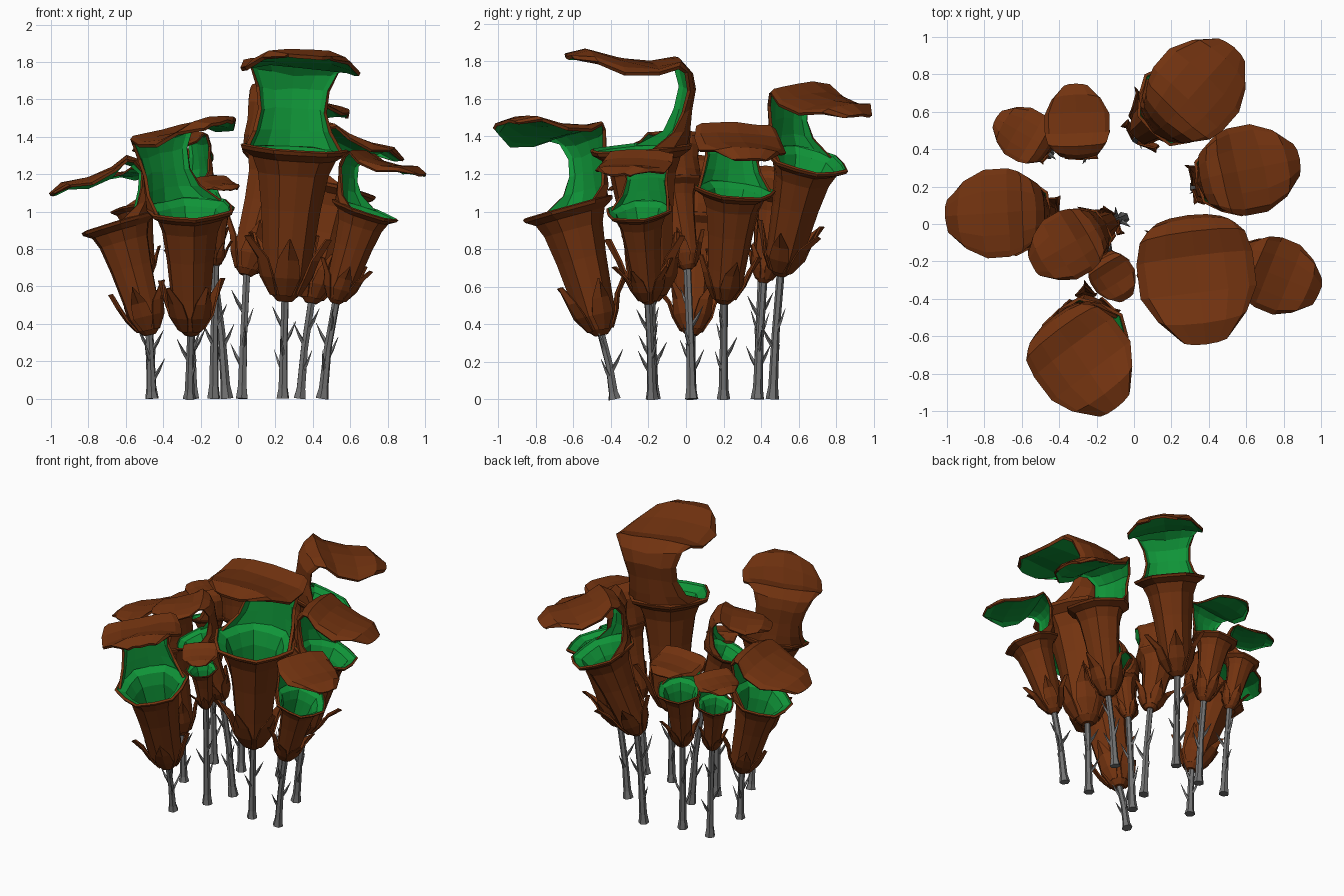
import bpy, bmesh, math, random
from mathutils import Vector, Quaternion

if "Cube" in bpy.data.objects:
    bpy.data.objects.remove(bpy.data.objects["Cube"])

random.seed(4)

def material(name, rgb):
    m = bpy.data.materials.new(name)
    m.diffuse_color = (*rgb, 1)
    m.use_nodes = True
    m.node_tree.nodes["Principled BSDF"].inputs["Base Color"].default_value = m.diffuse_color
    return m

BROWN = material("brown_skin", (0.17, 0.033, 0.005))
GREEN = material("green_lining", (0.005, 0.30, 0.04))
GREY = material("grey_stem", (0.17, 0.17, 0.17))

def grid_object(name, rows, mats=(), closed=False, cap=0, thickness=0):
    """Skin rows of points; optional shell with the second material inside."""
    bm = bmesh.new()
    vr = [[bm.verts.new(p) for p in row] for row in rows]
    n = len(rows[0])
    for a, b in zip(vr, vr[1:]):
        for i in range(n if closed else n - 1):
            j = (i + 1) % n
            bm.faces.new((a[i], a[j], b[j], b[i]))
    if cap:
        bm.faces.new(vr[0][::-1])
        if cap == 2:
            bm.faces.new(vr[-1])
    me = bpy.data.meshes.new(name)
    bm.to_mesh(me)
    bm.free()
    for m in mats:
        me.materials.append(m)
    ob = bpy.data.objects.new(name, me)
    bpy.context.collection.objects.link(ob)
    if thickness:
        mod = ob.modifiers.new("shell", 'SOLIDIFY')
        mod.thickness = thickness
        mod.offset = -1
        mod.material_offset = len(mats) - 1
        bpy.context.view_layer.objects.active = ob
        bpy.ops.object.modifier_apply(modifier=mod.name)
    return ob

def tube(name, path, sides=6):
    """Tapered tube through (point, radius) pairs along a roughly straight path."""
    q = (path[-1][0] - path[0][0]).to_track_quat('Z', 'Y')
    rows = [[p + q @ Vector((r * math.cos(a), r * math.sin(a), 0))
             for a in (2 * math.pi * i / sides for i in range(sides))] for p, r in path]
    return grid_object(name, rows, (GREY,), closed=True, cap=2)

# body profile: height, radius (body length = 1)
BODY = [(0, .05), (.05, .10), (.16, .145), (.30, .155), (.60, .185),
        (.83, .22), (.93, .26), (.975, .33), (1.0, .34)]
# hood spine: forward, up, half width, cup forward, edge drop
HOOD = [(-.32, -.01, .32, .31, 0), (-.33, .09, .26, .14, 0), (-.35, .22, .225, .08, 0),
        (-.38, .35, .24, .06, 0), (-.36, .46, .29, .06, -.02), (-.28, .55, .345, .04, .02),
        (-.12, .53, .38, .02, .04), (.12, .575, .38, 0, .08), (.32, .64, .29, -.04, .07),
        (.46, .61, .16, -.04, .03)]
# calyx leaf: height, radius, half width
LEAF = [(.04, .10, .04), (.16, .165, .085), (.28, .205, .07), (.42, .28, .006)]

def plant(tag, foot, base, rim, yaw, droop):
    base, rim = Vector(base), Vector(rim)
    axis = rim - base
    S = axis.length
    tilt = axis.angle(Vector((0, 0, 1)))
    hinge = Vector((0, 0, 1)).cross(axis).normalized()
    spin = Quaternion((0, 0, 1), math.radians(yaw))

    def place(h, x, y, z=0):
        q = Quaternion(hinge, tilt * (.8 + .25 * h)) @ spin
        return base + axis * h + q @ (Vector((x, y, z)) * S)

    # ribbed pitcher body, brown outside and green inside
    n = 12
    rows = []
    for h, r in BODY:
        row = []
        for i in range(n):
            a = 2 * math.pi * i / n
            k = r * (1 + (.05 if i % 2 else -.03) * (h > .1))
            row.append(place(h, k * math.cos(a), k * math.sin(a)))
        rows.append(row)
    grid_object(tag + "_pitcher", rows, (BROWN, GREEN), True, 1, .025 * S)

    # neck and hood curling over the mouth, nodding around the neck
    pivot = Vector((-.35, 0, .35))
    rows = []
    for f, u, w, c, d in HOOD:
        nod = Quaternion((0, 1, 0), math.radians(droop) * min(1, max(0, u / .45)))
        row = []
        for i in range(7):
            t = (i / 3 - 1) * math.pi / 2
            k = 1 - math.cos(t)
            p = Vector((f + c * k, -w * math.sin(t), u - d * k + random.uniform(-.012, .012)))
            row.append(place(1, *(pivot + nod @ (p - pivot) if u > .3 else p)))
        rows.append(row)
    grid_object(tag + "_hood", rows, (BROWN, GREEN), thickness=.025 * S)

    # calyx leaves around the bottom of the pitcher
    for i in range(5):
        a0 = 2 * math.pi * (i + random.uniform(-.15, .15)) / 5
        reach = random.uniform(.85, 1.15)
        rows = []
        for h, r, w in LEAF:
            r *= reach if h > .3 else 1
            rows.append([place(h, r * k * math.cos(a0) - s * w * math.sin(a0),
                               r * k * math.sin(a0) + s * w * math.cos(a0))
                         for s, k in ((-1, .93), (0, 1.06), (1, .93))])
        grid_object(tag + "_leaf", rows, (BROWN,), thickness=.015 * S)

    # stem with flared foot
    foot = Vector((*foot, 0.0))
    top = base + axis * .04
    run = top - foot
    bow = Vector((run.x, run.y, 0)) * -.12
    tube(tag + "_stem", [(foot, .036), (foot + run * .1, .026),
                         (foot + run * .5 + bow, .021), (top, .021)])

    # thorns
    a = random.uniform(0, 6.28)
    for k in range(4):
        a += 2.2
        p = foot + run * (.25 + .14 * k) + bow * .8
        out = Vector((math.cos(a), math.sin(a), 1.5)).normalized()
        tube(tag + "_thorn", [(p, .014), (p + out * .07, .009),
                              (p + out * .13 + Vector((0, 0, .015)), .001)], 4)

# stem foot, pitcher bottom, mouth centre, facing angle, hood droop
PLANTS = {
    "tall_front":  ((.24, -.18), (.25, -.18, .52), (.305, -.24, 1.34), -83, -3),
    "back":        ((.02, .46), (.04, .50, .66), (.23, .64, 1.28), 48, 3),
    "front_left":  ((-.26, -.38), (-.25, -.45, .34), (-.26, -.63, 1.02), -52, -11),
    "right_back":  ((.33, .20), (.39, .20, .51), (.53, .26, 1.12), 12, 15),
    "right_front": ((.45, -.18), (.52, -.20, .51), (.68, -.25, 1.01), -22, 4),
    "left":        ((-.46, .03), (-.47, .03, .34), (-.64, .05, .94), 183, 14),
    "middle_left": ((-.06, .03), (-.13, .01, .69), (-.275, -.07, 1.14), 210, 0),
    "small_mid":   ((-.13, -.17), (-.12, -.20, .71), (-.12, -.25, 1.02), -58, 15),
    "back_mid":    ((-.24, .38), (-.26, .41, .62), (-.29, .49, 1.07), 92, 4),
    "back_left":   ((-.46, .38), (-.49, .40, .65), (-.55, .45, 1.02), 150, 4),
}
for tag, spec in PLANTS.items():
    plant(tag, *spec)
